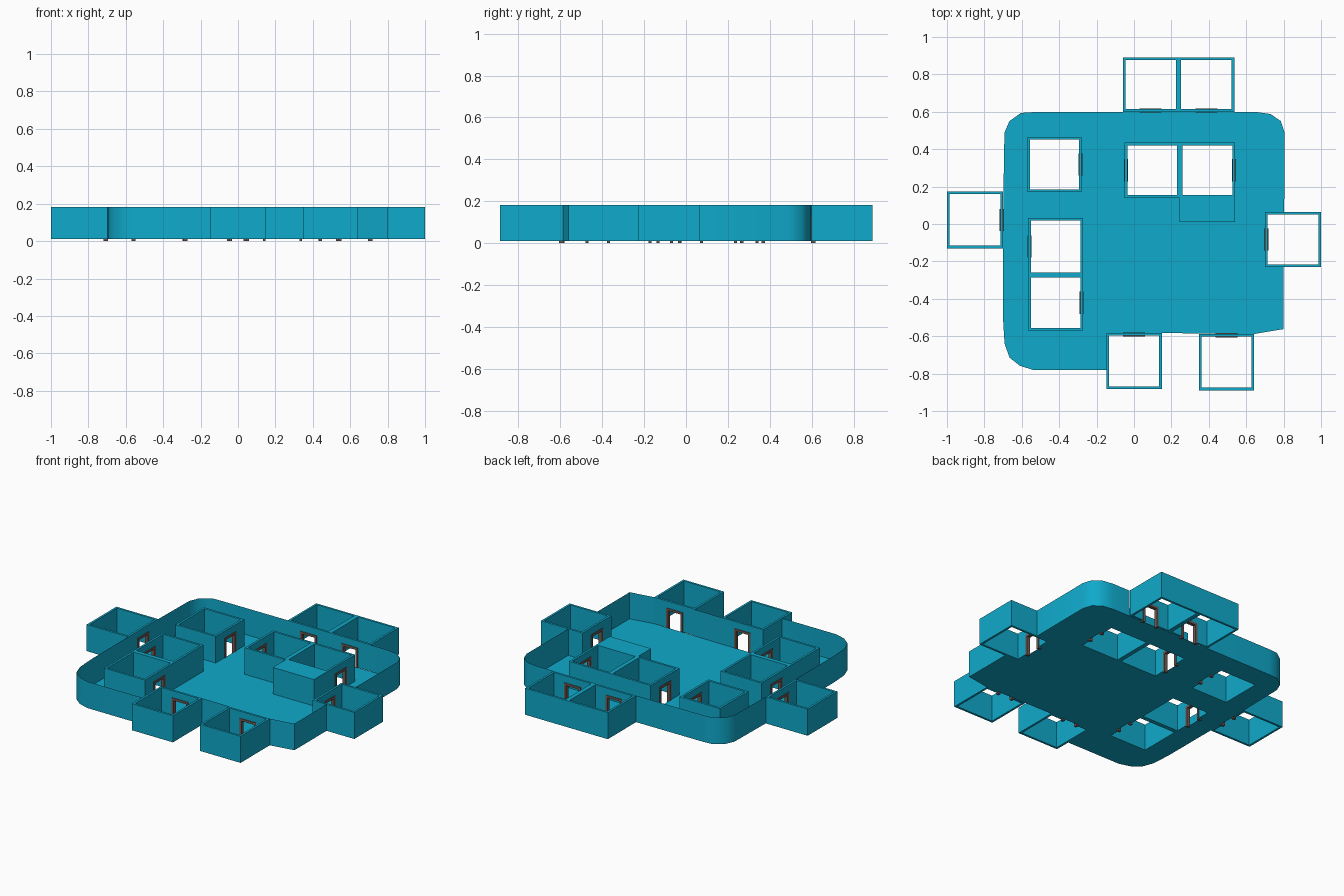
import bpy, bmesh, math
from mathutils import Matrix

if "Cube" in bpy.data.objects:
    bpy.data.objects.remove(bpy.data.objects["Cube"])

Z0, TOP = 0.01, 0.183          # floor level and wall top
T = 0.014                      # room wall thickness


def material(name, rgb):
    m = bpy.data.materials.new(name)
    m.diffuse_color = (*rgb, 1)
    m.use_nodes = True
    m.node_tree.nodes["Principled BSDF"].inputs["Base Color"].default_value = m.diffuse_color
    return m


BLUE = material("blue_wall", (0.005, 0.40, 0.60))
BROWN = material("brown_frame", (0.16, 0.10, 0.085))


def finish(bm, name, mat, fix=True):
    if fix:
        bmesh.ops.recalc_face_normals(bm, faces=bm.faces[:])
    me = bpy.data.meshes.new(name)
    bm.to_mesh(me)
    bm.free()
    me.materials.append(mat)
    ob = bpy.data.objects.new(name, me)
    bpy.context.collection.objects.link(ob)
    return ob


def activate(ob):
    bpy.ops.object.select_all(action='DESELECT')
    ob.select_set(True)
    bpy.context.view_layer.objects.active = ob


def box(name, x0, x1, y0, y1, z0, z1, mat=BLUE):
    bm = bmesh.new()
    bmesh.ops.create_cube(bm, size=1)
    for v in bm.verts:
        v.co = ((x0, x1)[v.co.x > 0], (y0, y1)[v.co.y > 0], (z0, z1)[v.co.z > 0])
    return finish(bm, name, mat)


def rect(x0, x1, y0, y1):
    return [(x0, y0), (x1, y0), (x1, y1), (x0, y1)]


# door frame: U-shaped profile pushed out through the wall
def door_frame(name, cx, cy, along_y):
    w, j, h, d = 0.059, 0.015, 0.138, 0.011
    pts = [(-w, 0), (-w, h), (w, h), (w, 0), (w - j, 0), (w - j, h - j), (j - w, h - j), (j - w, 0)]
    bm = bmesh.new()
    f = bm.faces.new([bm.verts.new((x, -d, z)) for x, z in pts])
    ext = bmesh.ops.extrude_face_region(bm, geom=[f])["geom"]
    bmesh.ops.translate(bm, vec=(0, 2 * d, 0), verts=[g for g in ext if isinstance(g, bmesh.types.BMVert)])
    ob = finish(bm, name, BROWN)
    ob.matrix_world = Matrix.Translation((cx, cy, 0)) @ Matrix.Rotation(math.pi / 2 if along_y else 0, 4, 'Z')


# room: open ring of walls with a doorway cut through one side
def room(name, x0, x1, y0, y1, side):
    bm = bmesh.new()
    rings = [[bm.verts.new((x, y, z)) for x, y in rect(x0 + i, x1 - i, y0 + i, y1 - i)]
             for i, z in ((0, Z0), (0, TOP), (T, TOP), (T, Z0))]
    for a in range(4):
        p, q = rings[a], rings[(a + 1) % 4]
        for k in range(4):
            n = (k + 1) % 4
            bm.faces.new((p[k], p[n], q[n], q[k]))
    ob = finish(bm, name, BLUE)
    cx, cy = (x0 + x1) / 2, (y0 + y1) / 2
    along_y = side in 'WE'
    if along_y:
        cx = x0 + T / 2 if side == 'W' else x1 - T / 2
    else:
        cy = y0 + T / 2 if side == 'S' else y1 - T / 2
    hx, hy = (0.04, 0.047) if along_y else (0.047, 0.04)
    cutter = box("door_cutter", cx - hx, cx + hx, cy - hy, cy + hy, -0.05, 0.126)
    cutter.hide_render = True
    mod = ob.modifiers.new("doorway", 'BOOLEAN')
    mod.operation, mod.solver, mod.object = 'DIFFERENCE', 'EXACT', cutter
    activate(ob)
    bpy.ops.object.modifier_apply(modifier=mod.name)
    bpy.data.objects.remove(cutter)
    door_frame(name + "_door_frame", cx, cy, along_y)


rooms = {
    "north_room_left": (-0.06, 0.238, 0.60, 0.891, 'S'),
    "north_room_right": (0.238, 0.536, 0.60, 0.891, 'S'),
    "west_room": (-1.0, -0.70, -0.13, 0.175, 'E'),
    "east_room": (0.70, 1.0, -0.23, 0.065, 'W'),
    "south_room_left": (-0.147, 0.149, -0.883, -0.583, 'N'),
    "south_room_right": (0.347, 0.641, -0.889, -0.588, 'N'),
    "inner_room_northwest": (-0.57, -0.28, 0.17, 0.465, 'E'),
    "inner_room_west": (-0.566, -0.273, -0.272, 0.032, 'W'),
    "inner_room_southwest": (-0.566, -0.273, -0.57, -0.272, 'E'),
    "inner_room_centre": (-0.05, 0.244, 0.14, 0.435, 'W'),
    "inner_room_east": (0.244, 0.541, 0.14, 0.435, 'E'),
}
for name, r in rooms.items():
    room(name, *r)

# solid counter block against the inner east room
box("counter_block", 0.244, 0.541, 0.01, 0.14, Z0 + 0.0005, TOP)

# hall outline, in stretches of wall between the rooms
stretches = [
    [(0.536, 0.598), (0.66, 0.598), (0.73, 0.588), (0.785, 0.55), (0.805, 0.49), (0.803, 0.065)],
    [(0.80, -0.23), (0.80, -0.562), (0.641, -0.588)],
    [(0.347, -0.585), (0.149, -0.583)],
    [(-0.147, -0.583), (-0.147, -0.78), (-0.54, -0.78), (-0.61, -0.758), (-0.665, -0.715), (-0.692, -0.64),
     (-0.70, -0.51), (-0.70, -0.13)],
    [(-0.698, 0.175), (-0.693, 0.47), (-0.692, 0.49), (-0.666, 0.55), (-0.604, 0.594), (-0.54, 0.598), (-0.06, 0.60)],
]
bm = bmesh.new()
for s in stretches:
    lo = [bm.verts.new((x, y, Z0)) for x, y in s]
    hi = [bm.verts.new((x, y, TOP)) for x, y in s]
    for k in range(len(s) - 1):
        bm.faces.new((lo[k + 1], lo[k], hi[k], hi[k + 1]))
shell = finish(bm, "hall_wall", BLUE, fix=False)
activate(shell)
bpy.ops.object.shade_smooth_by_angle(angle=math.radians(42))

# hall floor with openings under the inner rooms
outline = stretches[0] + [(0.70, 0.065), (0.70, -0.23)] + sum(stretches[1:], [])
holes = [rect(-0.57, -0.28, 0.17, 0.465), rect(-0.566, -0.273, -0.57, 0.032), rect(-0.05, 0.541, 0.14, 0.435)]
bm = bmesh.new()
for loop in [outline] + holes:
    vs = [bm.verts.new((x, y, Z0)) for x, y in loop]
    for k in range(len(vs)):
        bm.edges.new((vs[k - 1], vs[k]))
bmesh.ops.triangle_fill(bm, edges=bm.edges[:], use_beauty=True, use_dissolve=False, normal=(0, 0, 1))
for f in bm.faces:
    if f.normal.z < 0:
        f.normal_flip()
finish(bm, "hall_floor", BLUE, fix=False)
